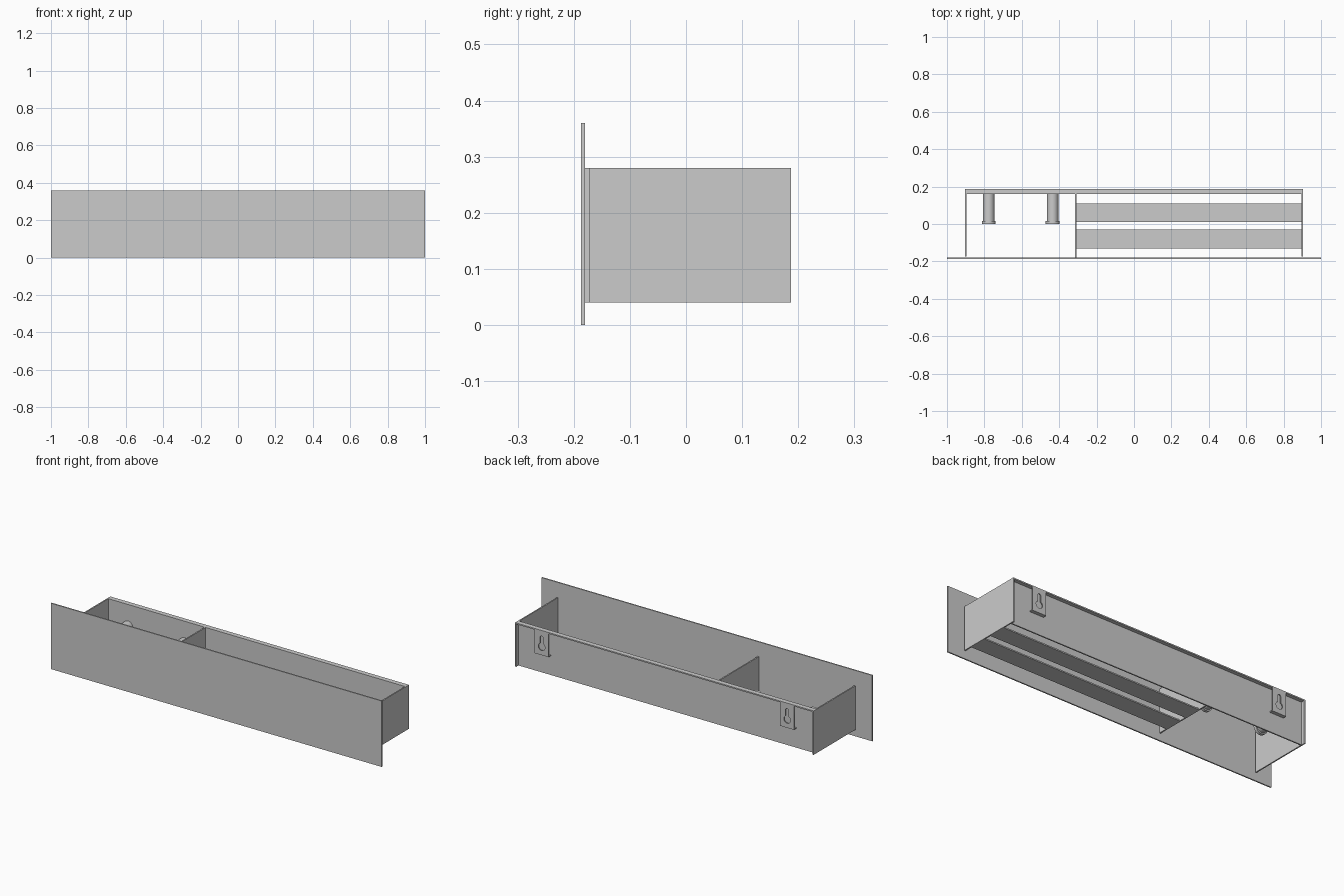
import bpy, math

if "Cube" in bpy.data.objects:
    bpy.data.objects.remove(bpy.data.objects["Cube"])

T = 0.007  # sheet thickness


def box(name, x, y, z):
    """Box from (min, max) pairs on each axis."""
    v = [(a, b, c) for a in x for b in y for c in z]
    f = [(0, 1, 3, 2), (4, 6, 7, 5), (0, 4, 5, 1), (2, 3, 7, 6), (0, 2, 6, 4), (1, 5, 7, 3)]
    me = bpy.data.meshes.new(name)
    me.from_pydata(v, [], f)
    ob = bpy.data.objects.new(name, me)
    bpy.context.collection.objects.link(ob)
    return ob


def rod(name, x, y0, y1, z, r):
    """Cylinder running along y."""
    bpy.ops.mesh.primitive_cylinder_add(vertices=40, radius=r, depth=y1 - y0,
                                        location=(x, (y0 + y1) / 2, z),
                                        rotation=(math.pi / 2, 0, 0))
    ob = bpy.context.object
    ob.name = name
    bpy.ops.object.shade_smooth_by_angle(angle=math.radians(40))
    return ob


def arc(cx, cy, r, a0, a1, n):
    return [(cx + r * math.cos(math.radians(a0 + (a1 - a0) * i / n)),
             cy + r * math.sin(math.radians(a0 + (a1 - a0) * i / n))) for i in range(n + 1)]


def plate(name, outlines, y_mid):
    """Flat sheet in the xz plane; inner outlines become holes."""
    cu = bpy.data.curves.new(name, 'CURVE')
    cu.dimensions = '2D'
    cu.fill_mode = 'BOTH'
    cu.extrude = 0.0025
    for pts in outlines:
        sp = cu.splines.new('POLY')
        sp.points.add(len(pts) - 1)
        for p, (a, b) in zip(sp.points, pts):
            p.co = (a, b, 0, 1)
        sp.use_cyclic_u = True
    ob = bpy.data.objects.new(name, cu)
    ob.location.y = y_mid
    ob.rotation_euler.x = math.pi / 2
    bpy.context.collection.objects.link(ob)
    bpy.ops.object.select_all(action='DESELECT')
    ob.select_set(True)
    bpy.context.view_layer.objects.active = ob
    bpy.ops.object.convert(target='MESH')


# Front panel
box("front_panel", (-1, 1), (-0.187, -0.180), (0, 0.36))

# Open frame: sides, divider, back sheet with folded top flange
box("left_side", (-0.903, -0.903 + T), (-0.173, 0.187), (0.04, 0.28))
box("right_side", (0.903 - T, 0.903), (-0.173, 0.187), (0.04, 0.28))
box("divider", (-0.315, -0.315 + T), (-0.180, 0.160), (0.04, 0.28))
box("back_panel", (-0.896, 0.896), (0.160, 0.160 + T), (0.04, 0.28))
box("back_top_flange", (-0.896, 0.896), (0.167, 0.187), (0.28 - T, 0.28))

# Shelf slats in the wide bay
for i, y in enumerate((-0.13, 0.01)):
    box(f"shelf_slat_{i + 1}", (-0.308, 0.896), (y, y + 0.1), (0.04, 0.04 + T))

# Hanging pegs with end discs in the narrow bay
for i, x in enumerate((-0.777, -0.435)):
    rod(f"peg_{i + 1}", x, 0.015, 0.160, 0.16, 0.03)
    rod(f"peg_disc_{i + 1}", x, 0.0, 0.016, 0.16, 0.037)

# Wall brackets with keyhole slots and folded bottom tabs
for side, x in (("left", -0.742), ("right", 0.742)):
    edge = [(x - 0.042, 0.15), (x + 0.042, 0.15), (x + 0.042, 0.274), (x - 0.042, 0.274)]
    keyhole = arc(x, 0.19, 0.02, 63, -243, 24) + arc(x, 0.241, 0.009, 180, 0, 10)
    plate(f"{side}_bracket", (edge, keyhole), 0.1845)
    box(f"{side}_bracket_tab", (x - 0.042, x + 0.042), (0.166, 0.187), (0.145, 0.15))
